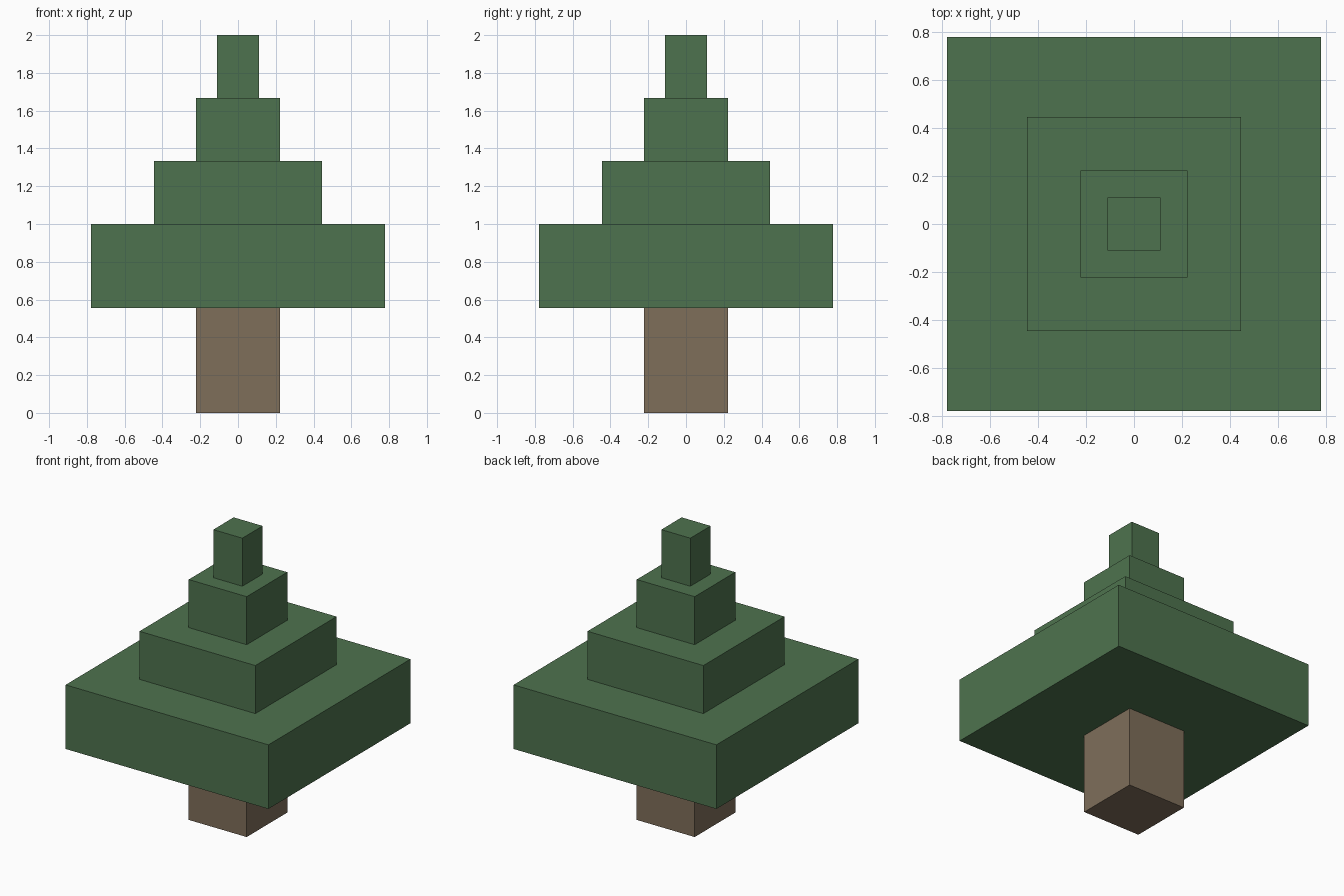
import bpy

default_cube = bpy.data.objects.get("Cube")
if default_cube:
    bpy.data.objects.remove(default_cube, do_unlink=True)


def make_material(name, color):
    mat = bpy.data.materials.new(name)
    mat.use_nodes = True
    mat.diffuse_color = color
    mat.node_tree.nodes["Principled BSDF"].inputs["Base Color"].default_value = color
    return mat


def add_block(name, width, bottom, top, mat):
    """Square block, centred on the z axis, between two heights."""
    bpy.ops.mesh.primitive_cube_add(size=1, location=(0, 0, (bottom + top) / 2))
    block = bpy.context.object
    block.name = name
    block.scale = (width, width, top - bottom)
    bpy.ops.object.transform_apply(location=False, rotation=False, scale=True)
    block.data.materials.append(mat)
    return block


bark = make_material("bark brown", (0.212, 0.156, 0.102, 1))
needles = make_material("needle green", (0.076, 0.171, 0.077, 1))

UNIT = 1 / 9  # the tree is 18 units tall

# Trunk
add_block("trunk", 4 * UNIT, 0, 5 * UNIT, bark)

# Foliage tiers, stacked from widest to narrowest: name, width, height
bottom = 5
for name, width, height in (
    ("lower_foliage", 14, 4),
    ("middle_foliage", 8, 3),
    ("upper_foliage", 4, 3),
    ("tree_tip", 2, 3),
):
    add_block(name, width * UNIT, bottom * UNIT, (bottom + height) * UNIT, needles)
    bottom += height
